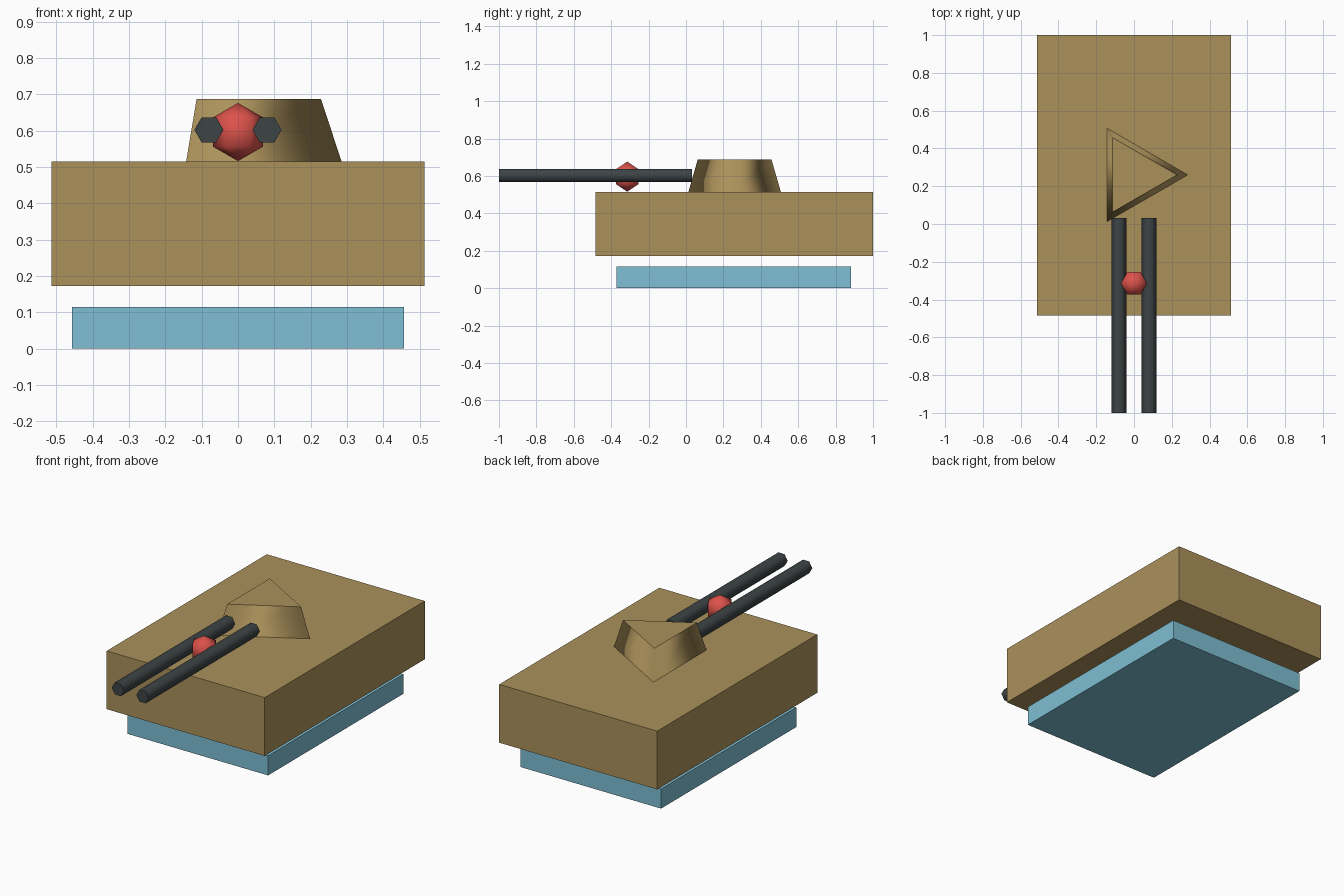
import bpy
import bmesh
from math import cos, sin, pi, radians

default = bpy.data.objects.get("Cube")
if default:
    bpy.data.objects.remove(default)


def material(name, rgb):
    mat = bpy.data.materials.new(name)
    mat.use_nodes = True
    color = (*rgb, 1)
    mat.diffuse_color = color
    mat.node_tree.nodes["Principled BSDF"].inputs["Base Color"].default_value = color
    return mat


tan = material("tan", (0.41, 0.285, 0.105))
sky = material("light blue", (0.21, 0.52, 0.66))
red = material("red", (0.72, 0.085, 0.07))
charcoal = material("charcoal", (0.047, 0.057, 0.06))


def finish(name, bm, mat, location=(0, 0, 0), rotation=(0, 0, 0)):
    bmesh.ops.recalc_face_normals(bm, faces=bm.faces)
    mesh = bpy.data.meshes.new(name)
    bm.to_mesh(mesh)
    bm.free()
    mesh.materials.append(mat)
    obj = bpy.data.objects.new(name, mesh)
    obj.location = location
    obj.rotation_euler = rotation
    bpy.context.collection.objects.link(obj)
    return obj


def box(name, low, high, mat):
    bm = bmesh.new()
    bmesh.ops.create_cube(bm, size=1)
    for v in bm.verts:
        v.co = [l + (c + 0.5) * (h - l) for c, l, h in zip(v.co, low, high)]
    return finish(name, bm, mat)


def turned(name, profile, sides, mat, **placement):
    """Smooth sided solid from (radius, height) pairs; open ends get flat caps."""
    bm = bmesh.new()
    rings = []
    for r, z in profile:
        if r == 0:
            rings.append([bm.verts.new((0, 0, z))] * sides)
        else:
            angles = [2 * pi * i / sides for i in range(sides)]
            rings.append([bm.verts.new((r * cos(a), r * sin(a), z)) for a in angles])
    for a, b in zip(rings, rings[1:]):
        for i in range(sides):
            j = (i + 1) % sides
            corners = list(dict.fromkeys((a[i], a[j], b[j], b[i])))
            bm.faces.new(corners).smooth = True
    for (r, z), ring in ((profile[0], rings[0]), (profile[-1], rings[-1])):
        if r > 0:
            cap = bm.faces.new(ring)
            for edge in cap.edges:
                edge.smooth = False
    return finish(name, bm, mat, **placement)


# Hull and hover base
box("hover_base", (-0.456, -0.372, 0), (0.456, 0.882, 0.115), sky)
box("hull", (-0.513, -0.485, 0.173), (0.513, 1, 0.515), tan)

# Three sided turret
turned("turret", [(0.285, 0), (0.228, 0.172)], 3, tan, location=(0, 0.26, 0.515))

# Twin barrels, running forward from the turret
for side, x in (("right", -0.08), ("left", 0.08)):
    turned(side + "_barrel", [(0.04, 0), (0.04, 1.032)], 6, charcoal,
           location=(x, 0.032, 0.602), rotation=(radians(90), 0, 0))

# Faceted ball between the barrels
radius = 0.08
ball = [(0, -radius)]
ball += [(radius * sin(pi / 3), h * radius / 2) for h in (-1, 1)]
ball += [(0, radius)]
turned("ball", ball, 6, red, location=(0, -0.314, 0.596))
